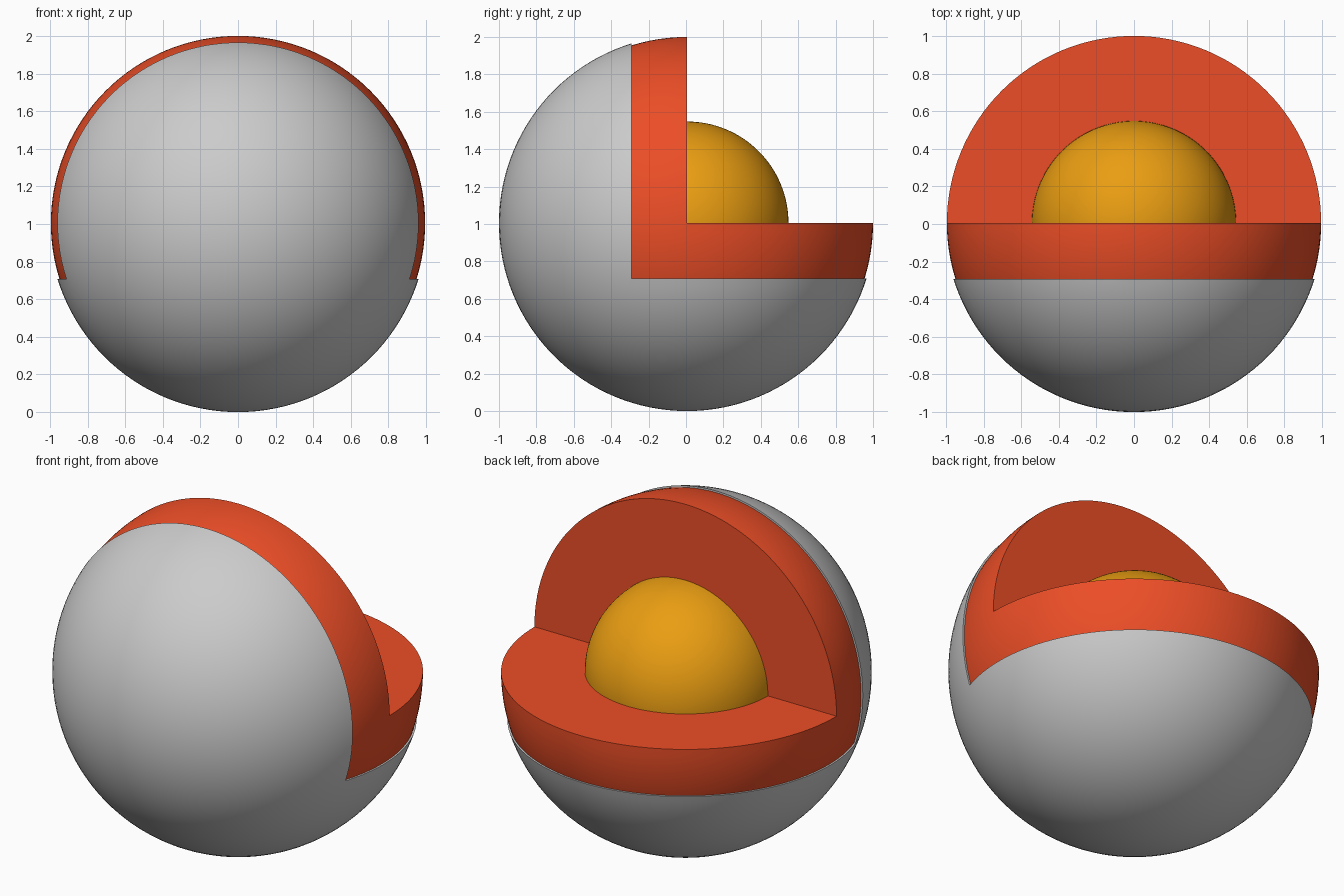
import bpy
import math

if "Cube" in bpy.data.objects:
    bpy.data.objects.remove(bpy.data.objects["Cube"])

CRUST_R, MANTLE_R, CORE_R = 1.005, 0.995, 0.543
CENTRE = (0, CRUST_R - 1, CRUST_R)


def ball(name, radius, colour=None):
    bpy.ops.mesh.primitive_uv_sphere_add(segments=128, ring_count=64,
                                         radius=radius, location=CENTRE)
    ob = bpy.context.object
    ob.name = name
    if colour:
        mat = bpy.data.materials.new(name + "_colour")
        mat.diffuse_color = (*colour, 1)
        mat.use_nodes = True
        mat.node_tree.nodes["Principled BSDF"].inputs["Base Color"].default_value = mat.diffuse_color
        ob.data.materials.append(mat)
    return ob


def cut_quarter(ob, offset):
    """Remove everything behind and above the planes at the given offset."""
    size = 4
    bpy.ops.mesh.primitive_cube_add(size=size, location=(
        0, CENTRE[1] + offset + size / 2, CENTRE[2] + offset + size / 2))
    cutter = bpy.context.object
    cutter.hide_render = True
    mod = ob.modifiers.new("quarter_cut", 'BOOLEAN')
    mod.operation = 'DIFFERENCE'
    mod.solver = 'EXACT'
    mod.object = cutter
    bpy.context.view_layer.objects.active = ob
    bpy.ops.object.modifier_apply(modifier=mod.name)
    bpy.data.objects.remove(cutter, do_unlink=True)


def smooth(ob):
    bpy.ops.object.select_all(action='DESELECT')
    ob.select_set(True)
    bpy.context.view_layer.objects.active = ob
    bpy.ops.object.shade_smooth_by_angle(angle=math.radians(30))


# Outer crust, with the widest cutaway
crust = ball("crust", CRUST_R)
cut_quarter(crust, -0.297)

# Mantle, cut exactly to the centre
mantle = ball("mantle", MANTLE_R, (0.84, 0.076, 0.02))
cut_quarter(mantle, 0)

# Whole inner core
core = ball("core", CORE_R, (0.82, 0.34, 0.006))

for part in (crust, mantle, core):
    smooth(part)
